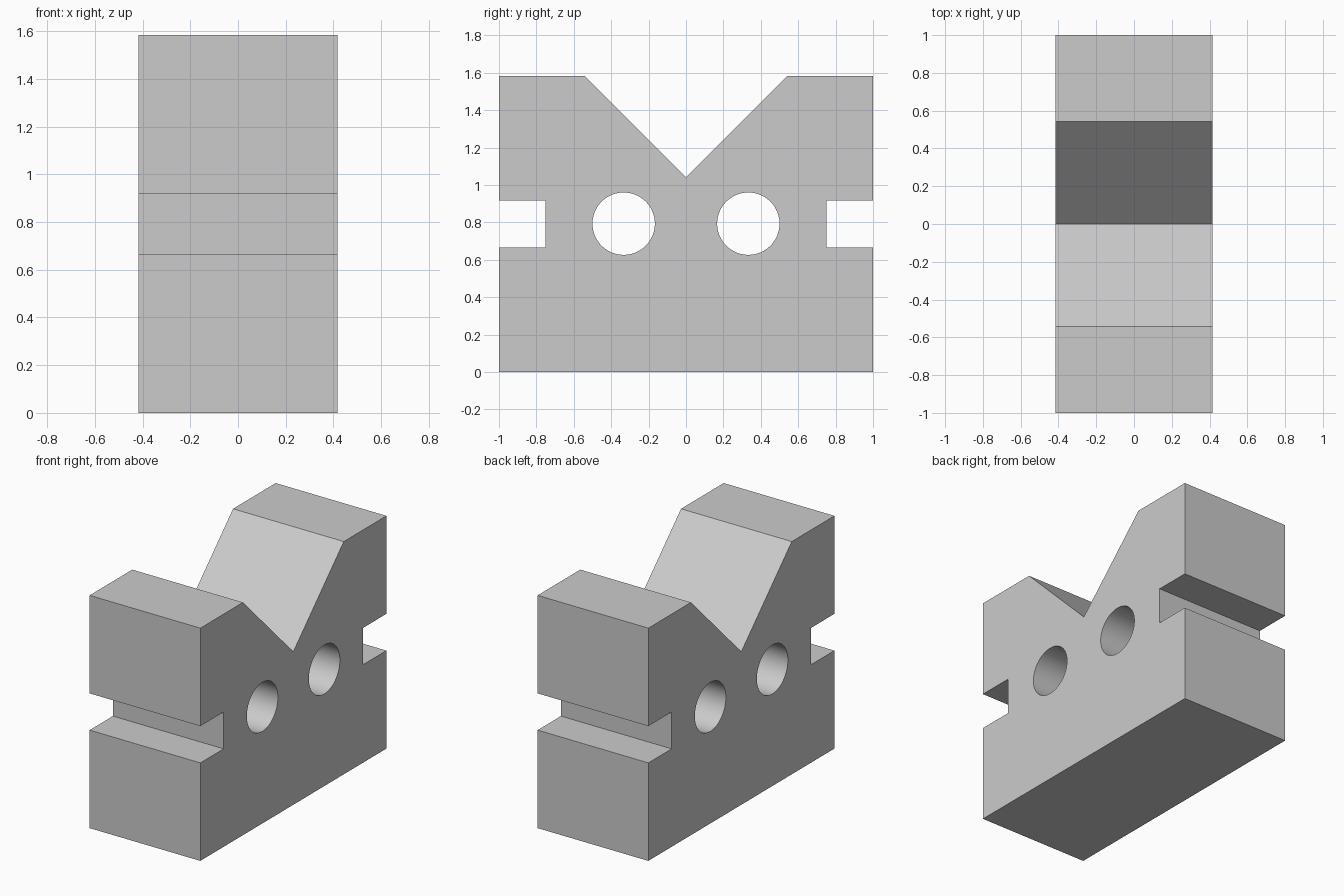
import bpy, bmesh, math

if "Cube" in bpy.data.objects:
    bpy.data.objects.remove(bpy.data.objects["Cube"])

HALF_X = 0.4167
HEIGHT = 1.5833
HOLE_Y, HOLE_Z, HOLE_R = 0.3333, 0.7933, 0.1667

# Half profile (y, z) from base centre up to the V-groove bottom, with side slot
half = [(1, 0), (1, 0.6667), (0.75, 0.6667), (0.75, 0.9167),
        (1, 0.9167), (1, HEIGHT), (0.5417, HEIGHT)]
profile = half + [(0, 1.0417)] + [(-y, z) for y, z in reversed(half)]

# Block body: extrude the mirrored profile along x
bm = bmesh.new()
face = bm.faces.new([bm.verts.new((-HALF_X, y, z)) for y, z in profile])
extruded = bmesh.ops.extrude_face_region(bm, geom=[face], use_keep_orig=True)
bmesh.ops.translate(bm, vec=(2 * HALF_X, 0, 0),
                    verts=[v for v in extruded["geom"] if isinstance(v, bmesh.types.BMVert)])
bmesh.ops.recalc_face_normals(bm, faces=bm.faces)
mesh = bpy.data.meshes.new("v_block")
bm.to_mesh(mesh)
bm.free()
block = bpy.data.objects.new("v_block", mesh)
bpy.context.collection.objects.link(block)

# Two round through holes
for side in (-1, 1):
    bpy.ops.mesh.primitive_cylinder_add(vertices=96, radius=HOLE_R, depth=2,
                                        location=(0, side * HOLE_Y, HOLE_Z),
                                        rotation=(0, math.pi / 2, 0))
    cutter = bpy.context.object
    cutter.name = "hole_cutter"
    cutter.hide_render = True
    cut = block.modifiers.new("through_hole", 'BOOLEAN')
    cut.operation = 'DIFFERENCE'
    cut.solver = 'EXACT'
    cut.object = cutter
    bpy.ops.object.select_all(action='DESELECT')
    block.select_set(True)
    bpy.context.view_layer.objects.active = block
    bpy.ops.object.modifier_apply(modifier=cut.name)
    bpy.data.objects.remove(cutter, do_unlink=True)

# Smooth hole walls, crisp edges elsewhere
bpy.ops.object.shade_smooth_by_angle(angle=math.radians(30))
